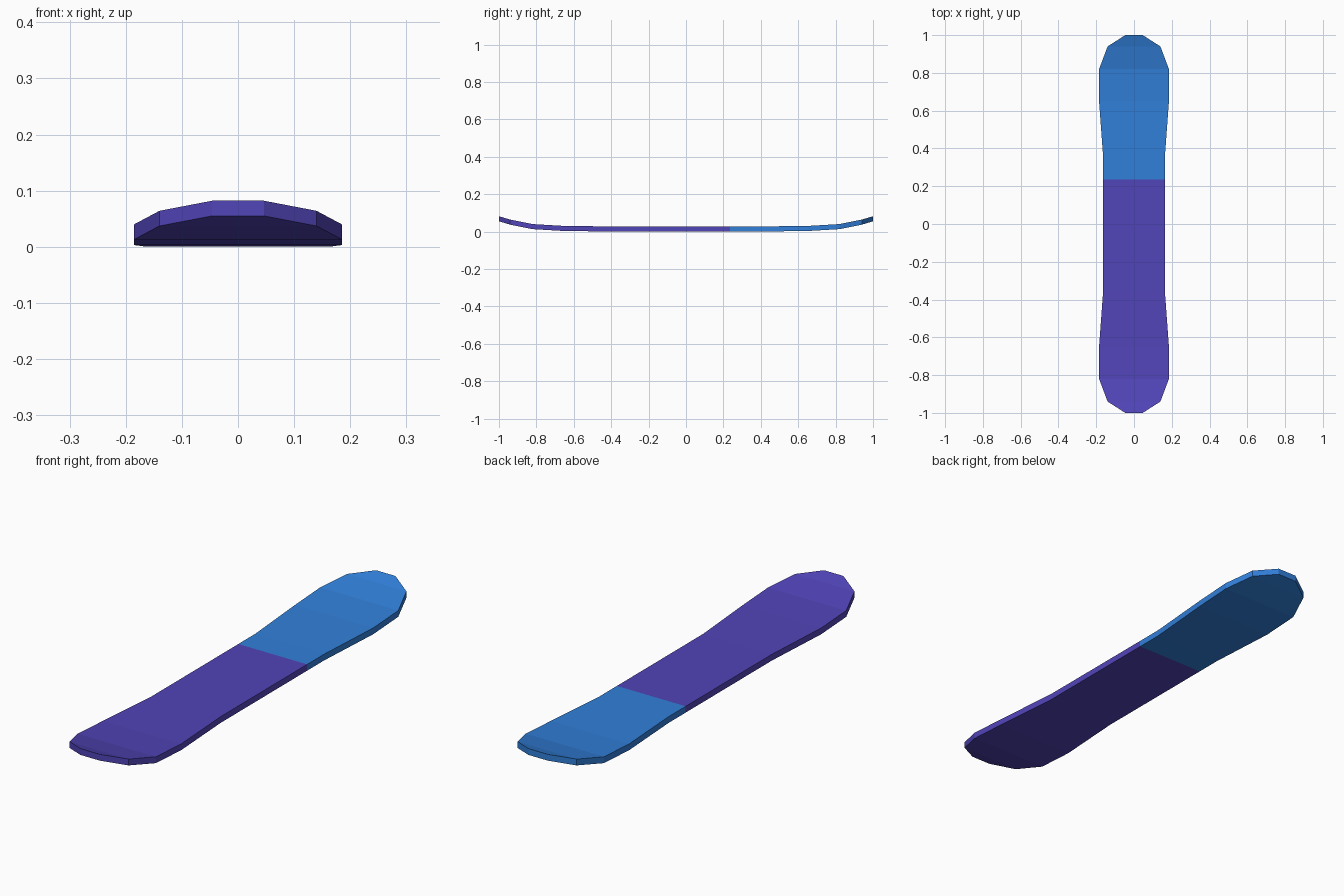
import bpy, bmesh

if "Cube" in bpy.data.objects:
    bpy.data.objects.remove(bpy.data.objects["Cube"])

def material(name, rgb):
    m = bpy.data.materials.new(name)
    m.diffuse_color = (*rgb, 1)
    m.use_nodes = True
    m.node_tree.nodes["Principled BSDF"].inputs["Base Color"].default_value = m.diffuse_color
    return m

purple = material("purple", (0.083, 0.058, 0.48))
blue = material("blue", (0.031, 0.215, 0.70))

THICK = 0.027
SPLIT = 0.235
# half of the board: distance from centre, half width, underside height
half = [(0.35, 0.163, 0.0), (0.65, 0.185, 0.003), (0.82, 0.185, 0.013),
        (0.94, 0.14, 0.037), (1.0, 0.046, 0.055)]
stations = [(-y, w, z) for y, w, z in reversed(half)]
stations += [(SPLIT, 0.163, 0.0)] + half

# board: rectangular sections lofted from tail to nose
bm = bmesh.new()
rings = [[bm.verts.new(p) for p in ((-w, y, z), (w, y, z),
                                    (w, y, z + THICK), (-w, y, z + THICK))]
         for y, w, z in stations]
for a, b in zip(rings, rings[1:]):
    for i in range(4):
        j = (i + 1) % 4
        bm.faces.new((a[i], a[j], b[j], b[i]))
bm.faces.new(rings[0])
bm.faces.new(rings[-1])
bmesh.ops.recalc_face_normals(bm, faces=bm.faces)

# blue nose, purple rest
for f in bm.faces:
    f.material_index = int(f.calc_center_median().y > SPLIT)

mesh = bpy.data.meshes.new("snowboard_deck")
bm.to_mesh(mesh)
bm.free()
mesh.materials.append(purple)
mesh.materials.append(blue)
board = bpy.data.objects.new("snowboard_deck", mesh)
bpy.context.collection.objects.link(board)
